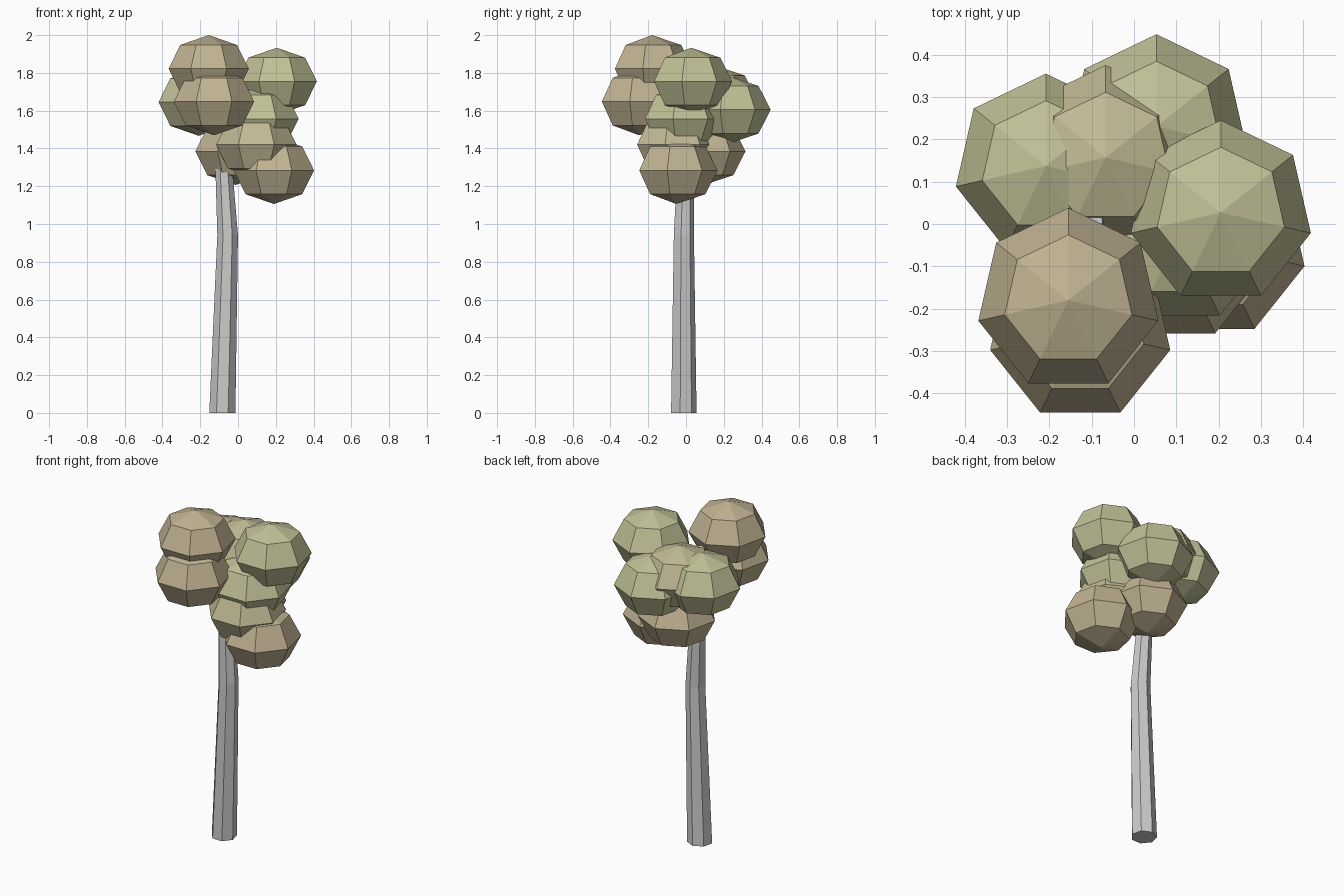
import bpy, bmesh, math
from mathutils import Vector

if "Cube" in bpy.data.objects:
    bpy.data.objects.remove(bpy.data.objects["Cube"])

SIDES = 7


def ring(bm, centre, r):
    # seven-sided ring with one corner towards +y
    out = []
    for k in range(SIDES):
        a = math.pi / 2 + k * 2 * math.pi / SIDES
        out.append(bm.verts.new(Vector(centre) + Vector((r * math.cos(a), r * math.sin(a), 0))))
    return out


def bridge(bm, lo, hi):
    for k in range(SIDES):
        n = (k + 1) % SIDES
        bm.faces.new((lo[k], lo[n], hi[n], hi[k]))


def finish(bm, name, mat=None):
    bmesh.ops.recalc_face_normals(bm, faces=bm.faces)
    mesh = bpy.data.meshes.new(name)
    bm.to_mesh(mesh)
    bm.free()
    if mat:
        mesh.materials.append(mat)
    obj = bpy.data.objects.new(name, mesh)
    bpy.context.collection.objects.link(obj)
    return obj


def material(name, rgb):
    m = bpy.data.materials.new(name)
    m.diffuse_color = (*rgb, 1)
    m.use_nodes = True
    m.node_tree.nodes["Principled BSDF"].inputs["Base Color"].default_value = m.diffuse_color
    return m


def leaf_clump(name, centre, mat, r=0.218, h=0.178):
    # squashed low-poly ball: two poles and three rings
    bm = bmesh.new()
    c = Vector(centre)
    s = math.sqrt(0.5)
    rings = [ring(bm, c + Vector((0, 0, h * dz)), r * dr) for dz, dr in ((-s, s), (0, 1), (s, s))]
    bridge(bm, rings[0], rings[1])
    bridge(bm, rings[1], rings[2])
    for rg, z in ((rings[0], -h), (rings[2], h)):
        pole = bm.verts.new(c + Vector((0, 0, z)))
        for k in range(SIDES):
            bm.faces.new((rg[k], rg[(k + 1) % SIDES], pole))
    return finish(bm, name, mat)


green = material("leaf_green", (0.53, 0.53, 0.31))
olive = material("leaf_olive", (0.54, 0.49, 0.30))
brown = material("leaf_brown", (0.53, 0.45, 0.29))

# trunk: tapered, bent, thin tip reaching into the crown
bm = bmesh.new()
path = [((-0.083, -0.015, 0.0), 0.071), ((-0.055, -0.014, 0.94), 0.056),
        ((-0.075, -0.005, 1.30), 0.046), ((-0.098, 0.01, 1.78), 0.025)]
rings = [ring(bm, p, r) for p, r in path]
for lo, hi in zip(rings, rings[1:]):
    bridge(bm, lo, hi)
bm.faces.new(rings[0])
bm.faces.new(rings[-1])
finish(bm, "trunk")

# crown: clumps of leaves
clumps = [
    ("right_top", (0.205, 0.027, 1.755), green),
    ("front_left_top", (-0.155, -0.180, 1.822), brown),
    ("front_left_low", (-0.127, -0.249, 1.648), brown),
    ("back_left", (-0.208, 0.137, 1.645), green),
    ("back_right", (0.053, 0.230, 1.605), green),
    ("back_middle", (-0.067, 0.157, 1.660), olive),
    ("right_middle", (0.108, -0.020, 1.557), green),
    ("front_middle", (0.097, -0.062, 1.420), olive),
    ("right_low", (0.190, -0.051, 1.284), brown),
    ("back_low", (-0.013, 0.097, 1.385), brown),
]
for label, centre, mat in clumps:
    leaf_clump("leaf_clump_" + label, centre, mat)
